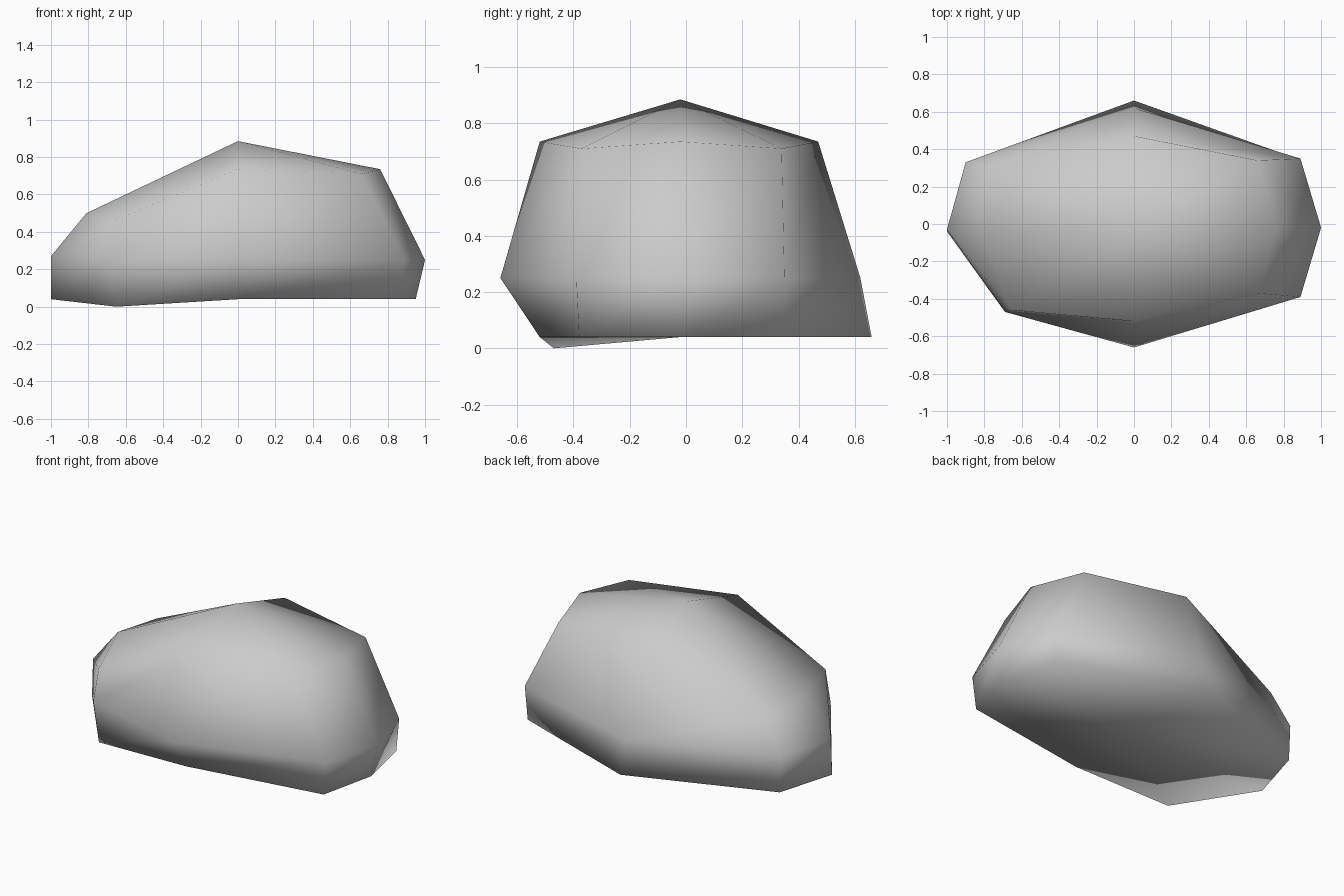
import bpy
import bmesh

default_cube = bpy.data.objects.get("Cube")
if default_cube:
    bpy.data.objects.remove(default_cube, do_unlink=True)


def make_material(name, colour):
    material = bpy.data.materials.new(name)
    material.use_nodes = True
    material.diffuse_color = colour
    material.node_tree.nodes["Principled BSDF"].inputs["Base Color"].default_value = colour
    return material


def bridge_rings(bm, lower, upper):
    """Join two rings of equal length with quads."""
    count = len(lower)
    for i in range(count):
        j = (i + 1) % count
        bm.faces.new((lower[i], lower[j], upper[j], upper[i]))


def cap_ring(bm, ring, centre):
    """Close a ring with quads that meet at a centre point."""
    middle = bm.verts.new(centre)
    count = len(ring)
    for i in range(0, count, 2):
        bm.faces.new((ring[i], ring[i + 1], middle, ring[i - 1]))


# Cross-sections run from the left side round the back, right and front
base_section = [
    (0.95, -0.02, 0.04), (0.87, 0.35, 0.04), (0, 0.66, 0.04), (-0.89, 0.33, 0.04),
    (-1, -0.04, 0.04), (-0.65, -0.47, 0), (0, -0.52, 0.04), (0.87, -0.38, 0.04),
]
waist_section = [
    (1, -0.02, 0.25), (0.89, 0.35, 0.25), (0, 0.62, 0.25), (-0.9, 0.33, 0.27),
    (-1, -0.03, 0.27), (-0.69, -0.47, 0.25), (0, -0.66, 0.25), (0.89, -0.39, 0.25),
]
shoulder_section = [
    (0.76, -0.02, 0.735), (0.66, 0.34, 0.71), (0, 0.47, 0.735), (-0.78, 0.3, 0.46),
    (-0.81, -0.05, 0.5), (-0.66, -0.46, 0.46), (0, -0.52, 0.735), (0.66, -0.37, 0.71),
]

# Boulder body: stacked rings, closed above and below
bm = bmesh.new()
rings = [
    [bm.verts.new(point) for point in section]
    for section in (base_section, waist_section, shoulder_section)
]
for lower, upper in zip(rings, rings[1:]):
    bridge_rings(bm, lower, upper)
cap_ring(bm, rings[0], (0, -0.02, 0.04))
cap_ring(bm, rings[-1], (0, -0.02, 0.885))
bmesh.ops.recalc_face_normals(bm, faces=bm.faces)
for face in bm.faces:
    face.smooth = True

mesh = bpy.data.meshes.new("boulder")
bm.to_mesh(mesh)
bm.free()

# Plain stone surface
mesh.materials.append(make_material("stone_grey", (0.6, 0.6, 0.6, 1)))
boulder = bpy.data.objects.new("boulder", mesh)
bpy.context.collection.objects.link(boulder)
